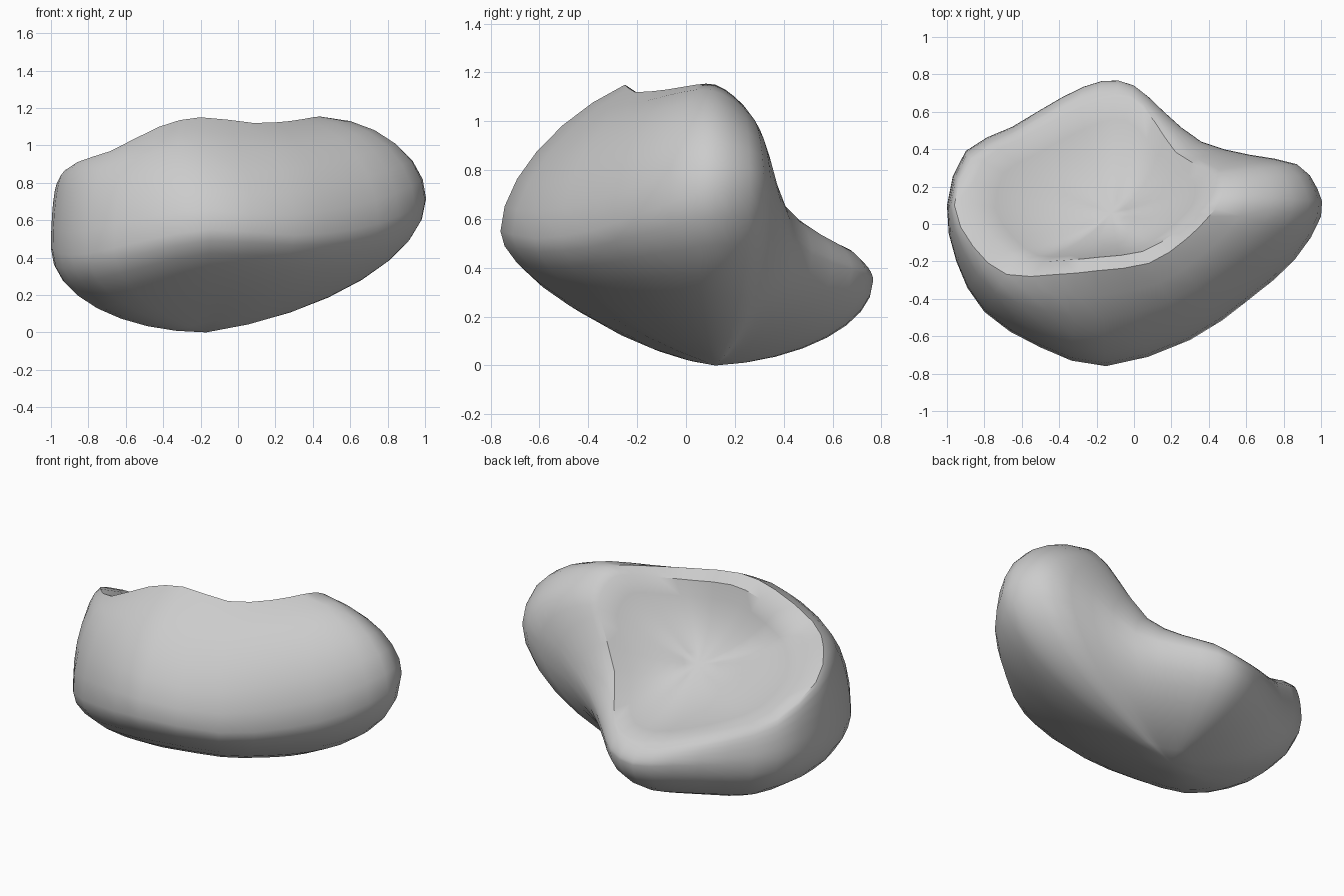
import bpy
import bmesh
import math
from mathutils import Vector

cube = bpy.data.objects.get("Cube")
if cube:
    bpy.data.objects.remove(cube, do_unlink=True)

# Widest line around the body, counter-clockwise from the front
girth = [
    (-.15, -.76, .55), (.3, -.62, .52), (.62, -.4, .55), (.86, -.19, .62),
    (1, .04, .7), (.98, .19, .72), (.87, .32, .72), (.62, .37, .65),
    (.36, .44, .5), (.16, .6, .42), (0, .74, .37), (-.17, .765, .34),
    (-.38, .68, .36), (-.65, .52, .38), (-.9, .39, .43), (-1, .1, .45),
    (-.95, -.2, .42), (-.8, -.47, .42), (-.5, -.66, .49),
]

# Outer edge of the opening, one point above each girth point
rim = [
    (-.2, -.25, 1.15), (.08, -.21, 1.12), (.28, -.08, 1.13), (.4, .04, 1.15),
    (.46, .12, 1.15), (.48, .2, 1.1), (.47, .27, 1.02), (.42, .31, .92),
    (.25, .4, .66), (.12, .57, .52), (-.02, .69, .46), (-.19, .68, .44),
    (-.41, .59, .48), (-.65, .47, .55), (-.87, .35, .66), (-.96, .1, .81),
    (-.86, -.12, .91), (-.68, -.27, .97), (-.42, -.27, 1.1),
]

base_point = Vector((-.17, .12, 0))
dish_axis = Vector((0, .6, .8))
DISH_DEPTH = .22
UPPER_STEPS = 6
LOWER_STEPS = 8
DISH_STEPS = 6


def clamp(value):
    return max(0.0, min(1.0, value))


def refine(points):
    """Closed line with a smooth midpoint added between neighbours."""
    line = [Vector(p) for p in points]
    count = len(line)
    result = []
    for i, here in enumerate(line):
        after = line[(i + 1) % count]
        outer = line[i - 1] + line[(i + 2) % count]
        result += [here, (9 * (here + after) - outer) / 16]
    return result


def upper_point(widest, edge, angle):
    """Point on the wall between the girth and the rim."""
    fullness = clamp(.55 + .4 * abs(widest.x))
    inward = 1 - math.cos(angle)
    rise = fullness * math.sin(angle) + (1 - fullness) * inward
    point = widest.lerp(edge, inward)
    point.z = widest.z + (edge.z - widest.z) * rise
    return point


def lower_point(widest, angle):
    """Point on the underside between the girth and the base."""
    x, y = widest.x, widest.y
    fullness = clamp(.68 + .2 * x * x - .15 * x + .25 * y)
    outward = math.cos(angle)
    height = fullness * (1 - math.sin(angle)) + (1 - fullness) * outward
    point = base_point.lerp(widest, outward)
    point.z = widest.z * height
    return point


def dish_point(edge, spread):
    """Point on the shallow hollow, inside a rim band wider at the front."""
    band = clamp(.13 - .14 * edge.y)
    lip = edge.lerp(dish_centre, band)
    sink = DISH_DEPTH * (1 - spread * spread)
    return dish_centre.lerp(lip, spread) - dish_axis * sink


def column(widest, edge):
    """Points from near the dish centre, over the rim, down to the base."""
    quarter = math.pi / 2
    dish = [dish_point(edge, (i + 1) / DISH_STEPS) for i in range(DISH_STEPS)]
    upper = [upper_point(widest, edge, quarter * (1 - i / UPPER_STEPS))
             for i in range(UPPER_STEPS)]
    lower = [lower_point(widest, quarter * i / LOWER_STEPS)
             for i in range(LOWER_STEPS)]
    return dish + upper + lower


girth_line = refine(girth)
rim_line = refine(rim)
dish_centre = sum(rim_line, Vector()) / len(rim_line)

# Closed body with the hollow on its upper back
bm = bmesh.new()
columns = [[bm.verts.new(p) for p in column(g, r)]
           for g, r in zip(girth_line, rim_line)]
base = bm.verts.new(base_point)
dish_bottom = bm.verts.new(dish_centre - dish_axis * DISH_DEPTH)
for j, here in enumerate(columns):
    there = columns[(j + 1) % len(columns)]
    bm.faces.new((dish_bottom, here[0], there[0]))
    for i in range(len(here) - 1):
        bm.faces.new((here[i], here[i + 1], there[i + 1], there[i]))
    bm.faces.new((here[-1], base, there[-1]))

mesh = bpy.data.meshes.new("hollowed_body")
bm.to_mesh(mesh)
bm.free()
body = bpy.data.objects.new("hollowed_body", mesh)
bpy.context.collection.objects.link(body)

# Plain grey surface
grey = bpy.data.materials.new("plain_grey")
grey.use_nodes = True
colour = (.6, .6, .6, 1)
grey.diffuse_color = colour
grey.node_tree.nodes["Principled BSDF"].inputs["Base Color"].default_value = colour
mesh.materials.append(grey)

bpy.ops.object.select_all(action="DESELECT")
body.select_set(True)
bpy.context.view_layer.objects.active = body
bpy.ops.object.shade_smooth_by_angle(angle=math.radians(40))
